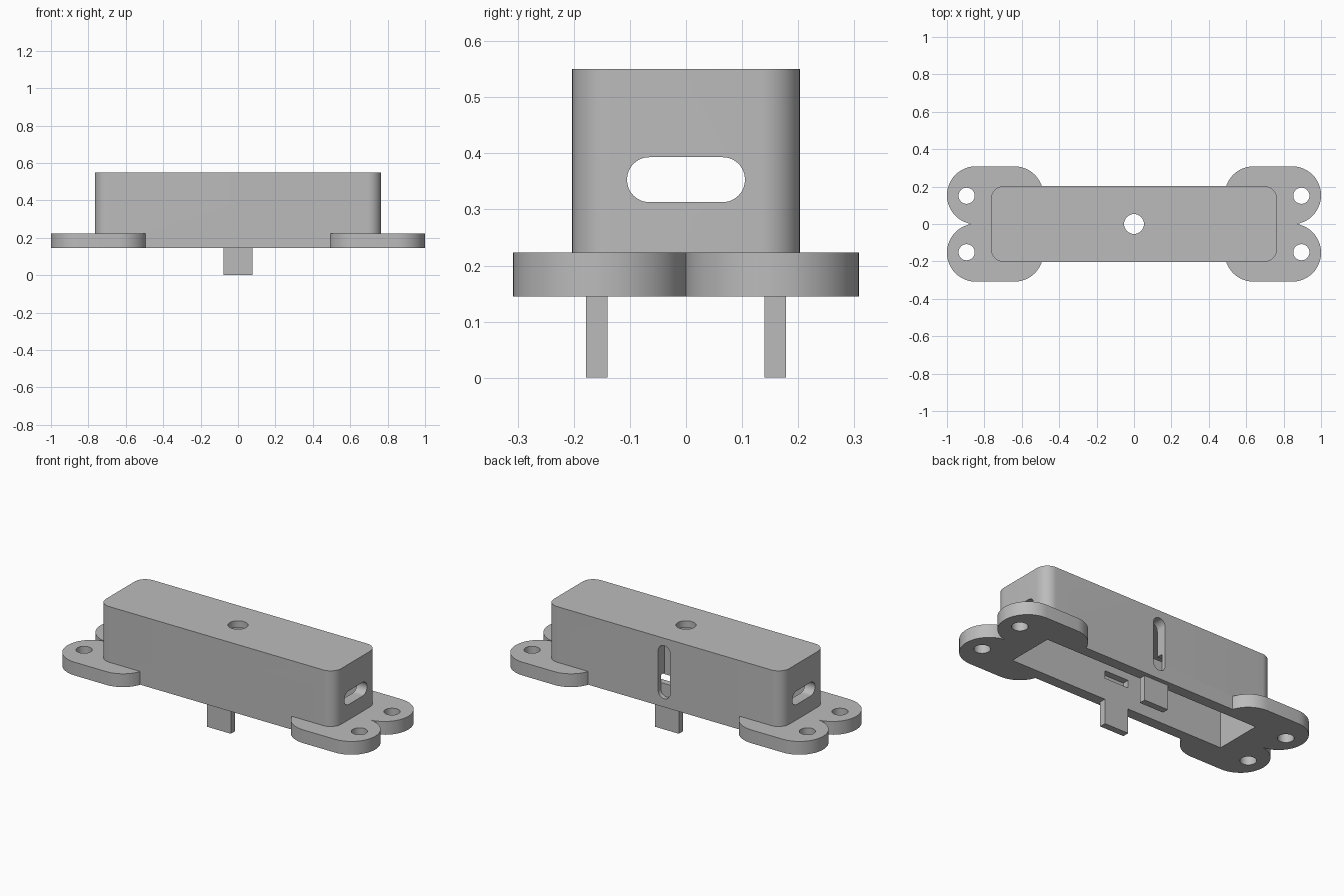
import bpy, bmesh, math
from mathutils import Vector

cube = bpy.data.objects.get("Cube")
if cube:
    bpy.data.objects.remove(cube, do_unlink=True)

grey = bpy.data.materials.new("plain grey")
grey.use_nodes = True
grey.diffuse_color = (0.5, 0.5, 0.5, 1)
grey.node_tree.nodes["Principled BSDF"].inputs["Base Color"].default_value = (0.5, 0.5, 0.5, 1)


def prism(name, low, high, radius=0.0, axis=2, steps=12):
    """Box from low to high whose edges along the given axis are rounded."""
    u, v = (axis + 1) % 3, (axis + 2) % 3
    outline = []
    for i, (su, sv) in enumerate([(1, 1), (-1, 1), (-1, -1), (1, -1)]):
        cu = high[u] - radius if su > 0 else low[u] + radius
        cv = high[v] - radius if sv > 0 else low[v] + radius
        count = steps if radius else 0
        for k in range(count + 1):
            a = math.pi / 2 * (i + k / max(count, 1))
            outline.append((cu + radius * math.cos(a), cv + radius * math.sin(a)))
    bm = bmesh.new()
    verts = []
    for pu, pv in outline:
        p = Vector()
        p[axis], p[u], p[v] = low[axis], pu, pv
        verts.append(bm.verts.new(p))
    bmesh.ops.remove_doubles(bm, verts=verts, dist=1e-5)
    face = bm.faces.new([w for w in verts if w.is_valid])
    lift = Vector()
    lift[axis] = high[axis] - low[axis]
    top = bmesh.ops.extrude_face_region(bm, geom=[face], use_keep_orig=True)["geom"]
    bmesh.ops.translate(bm, verts=[g for g in top if isinstance(g, bmesh.types.BMVert)], vec=lift)
    bmesh.ops.recalc_face_normals(bm, faces=bm.faces)
    mesh = bpy.data.meshes.new(name)
    bm.to_mesh(mesh)
    bm.free()
    mesh.materials.append(grey)
    obj = bpy.data.objects.new(name, mesh)
    bpy.context.collection.objects.link(obj)
    return obj


def combine(target, tool, operation):
    """Apply one boolean and discard the tool."""
    mod = target.modifiers.new(operation, 'BOOLEAN')
    mod.object, mod.operation, mod.solver = tool, operation, 'EXACT'
    tool.hide_render = True
    graph = bpy.context.evaluated_depsgraph_get()
    result = bpy.data.meshes.new_from_object(target.evaluated_get(graph))
    target.modifiers.clear()
    target.data = result
    bpy.data.objects.remove(tool, do_unlink=True)


base, flange_top, roof = 0.145, 0.223, 0.55
sides = (-1, 1)

# Main housing
housing = prism("housing", (-0.765, -0.203, base), (0.765, 0.203, roof), 0.07)

# Four rounded mounting lobes
for sx in sides:
    for sy in sides:
        x, y, r = sx * 0.7425, sy * 0.1535, 0.155
        lobe = prism("mounting_lobe", (x - 0.2575, y - r, base), (x + 0.2575, y + r, flange_top), r - 0.0005)
        combine(housing, lobe, 'UNION')

# Inner cavity, open below
cavity = prism("cavity", (-0.70, -0.14, 0.0), (0.70, 0.14, 0.51))
combine(housing, cavity, 'DIFFERENCE')

# Screw holes
for sx in sides:
    for sy in sides:
        x, y, r = sx * 0.895, sy * 0.151, 0.043
        hole = prism("screw_hole", (x - r, y - r, 0.1), (x + r, y + r, 0.3), r - 0.0005)
        combine(housing, hole, 'DIFFERENCE')

# Roof hole, end slots and back slot
cutters = [
    prism("roof_hole", (-0.053, -0.053, 0.48), (0.053, 0.053, 0.6), 0.0525),
    prism("end_slots", (-0.9, -0.105, 0.313), (0.9, 0.105, 0.393), 0.0395, axis=0),
    prism("back_slot", (-0.039, 0.1, 0.195), (0.039, 0.3, 0.506), 0.0385, axis=1),
]
# Pockets in the long inner walls above each tab
for sy in sides:
    y0, y1 = sorted((sy * 0.12, sy * 0.178))
    cutters.append(prism("tab_pocket", (-0.078, y0, 0.27), (0.078, y1, 0.315)))
for cutter in cutters:
    combine(housing, cutter, 'DIFFERENCE')

# Hanging tabs set into the walls
tabs = []
for sy, name in ((-1, "front_tab"), (1, "back_tab")):
    y0, y1 = sorted((sy * 0.1395, sy * 0.178))
    tabs.append(prism(name, (-0.078, y0, 0.0), (0.078, y1, 0.27)))

# Smooth curved walls, crisp edges
bpy.ops.object.select_all(action='DESELECT')
for obj in [housing] + tabs:
    obj.select_set(True)
bpy.context.view_layer.objects.active = housing
bpy.ops.object.shade_smooth_by_angle(angle=math.radians(30))
